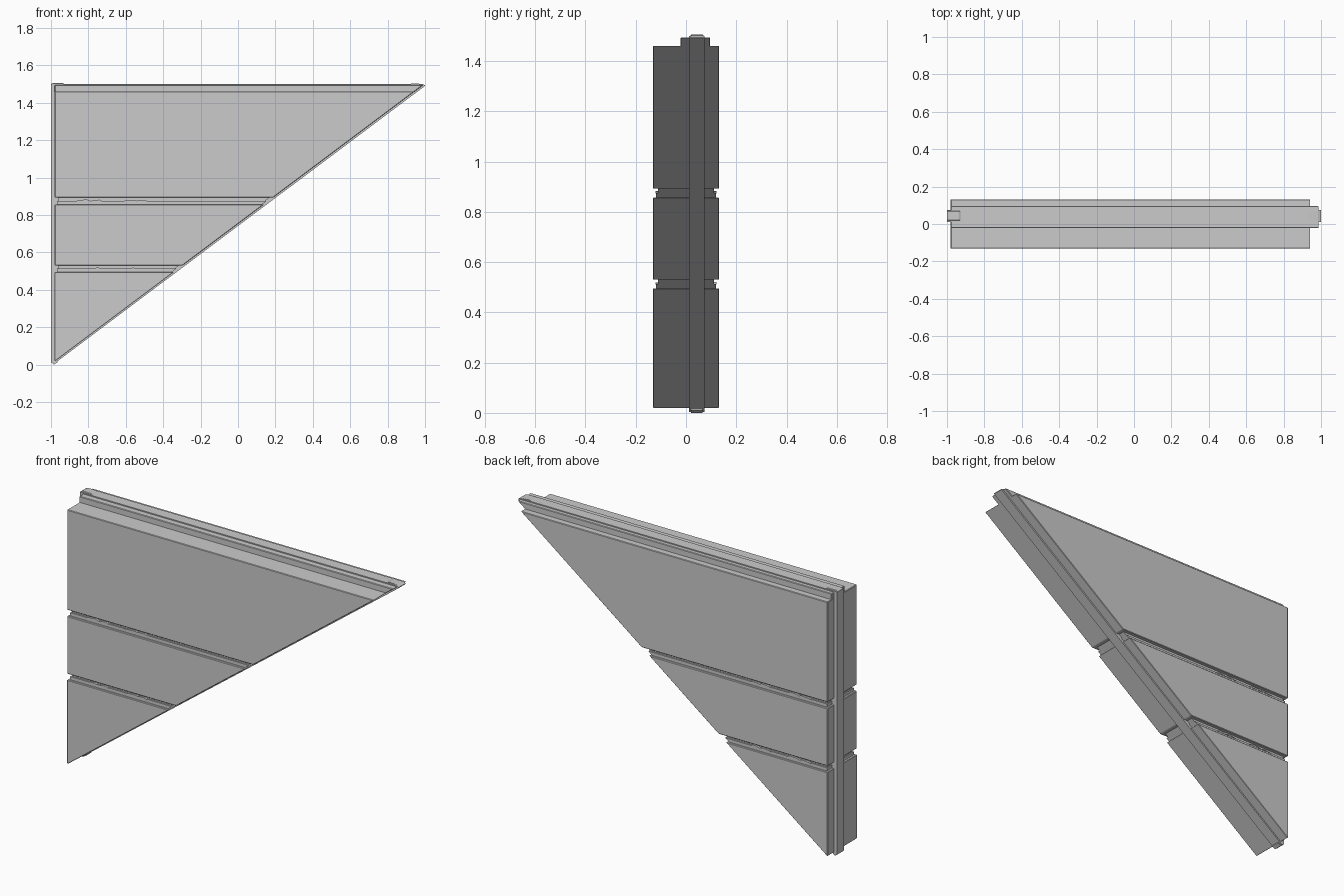
import bpy, bmesh, random

if "Cube" in bpy.data.objects:
    bpy.data.objects.remove(bpy.data.objects["Cube"])

random.seed(4)
SLOPE = 0.75                 # the diagonal runs along z = 0.75 * (x + 1)
TONGUE_Y = (0.012, 0.074)
GROOVES = [(0.495, 0.530), (0.857, 0.892)]


def prism(name, outline, y0, y1, bevel=0.0):
    """Extrude an x-z outline from y0 to y1."""
    bm = bmesh.new()
    front = [bm.verts.new((x, y0, z)) for x, z in outline]
    back = [bm.verts.new((x, y1, z)) for x, z in outline]
    n = len(outline)
    bm.faces.new(front)
    bm.faces.new(back[::-1])
    for i in range(n):
        j = (i + 1) % n
        bm.faces.new((front[j], front[i], back[i], back[j]))
    bmesh.ops.recalc_face_normals(bm, faces=bm.faces)
    mesh = bpy.data.meshes.new(name)
    bm.to_mesh(mesh)
    bm.free()
    obj = bpy.data.objects.new(name, mesh)
    bpy.context.collection.objects.link(obj)
    if bevel:
        mod = obj.modifiers.new("Bevel", "BEVEL")
        mod.width = bevel
        mod.segments = 1
    return obj


def diag(z, off=0.0):
    return z / SLOPE - 1 - off


def row(z0, z1, left, off):
    """Slice of the triangle between two heights."""
    return [(left, z0), (diag(z0, off), z0), (diag(z1, off), z1), (left, z1)]


# Three thick wall panels
prism("lower_panel", row(0.02, GROOVES[0][0], -0.98, 0.002), -0.132, 0.132, 0.003)
prism("middle_panel", row(GROOVES[0][1], GROOVES[1][0], -0.98, 0.002), -0.132, 0.132, 0.003)
prism("upper_panel", row(GROOVES[1][1], 1.46, -0.98, 0.002), -0.132, 0.132, 0.003)

# Stepped grooves that wrap around the wall between the panels
for k, (z0, z1) in enumerate(GROOVES):
    mid = z0 + 0.018
    prism(f"groove_ledge_{k}", row(z0, mid, -0.968, 0.014), -0.120, 0.120)
    prism(f"groove_back_{k}", row(mid, z1, -0.962, 0.022), -0.111, 0.111)
    # Chipped slivers lying in the groove
    for cx in (-0.83, -0.76, -0.58, -0.52):
        for side in (-1, 1):
            w = random.uniform(0.03, 0.05)
            h = random.uniform(0.004, 0.008)
            pts = [(cx - w, mid - 0.003), (cx + w, mid - 0.003),
                   (cx + w * 0.5, mid + h), (cx - w * 0.3, mid + h * 0.7)]
            y0, y1 = sorted((side * 0.106, side * 0.122))
            prism(f"groove_chip_{k}", pts, y0, y1)

# Stepped cap along the top edge
prism("top_cap", row(1.455, 1.494, -0.98, 0.002), -0.022, 0.096, 0.003)

# Narrow tongue running around all three edges
outer_left, outer_right = (-1.0, 1.5), (0.985, 1.5)
inner = [(-0.96, 0.07), (0.86, 1.44), (-0.96, 1.44)]
prism("left_tongue", [(-1.0, 0.012), (-0.985, 0.003), inner[0], inner[2], outer_left], *TONGUE_Y)
prism("diagonal_tongue", [(-0.985, 0.003), (0.999, 1.489), (1.0, 1.494),
                          outer_right, inner[1], inner[0]], *TONGUE_Y)
prism("top_tongue", [outer_left, inner[2], inner[1], outer_right], *TONGUE_Y)

# Worn nubs at the corners of the tongue
prism("top_left_nub", [(-1.0, 1.455), (-0.975, 1.455), (-0.92, 1.495), (-0.935, 1.505),
                       (-0.99, 1.505), (-1.0, 1.5)], 0.018, 0.07, 0.003)
prism("top_right_nub", [(0.9, 1.49), (0.985, 1.485), (0.985, 1.5), (0.93, 1.504)], 0.02, 0.07)
prism("bottom_nub", [(-0.998, 0.015), (-0.985, 0.0), (-0.965, 0.012), (-0.975, 0.05)], 0.02, 0.066)
